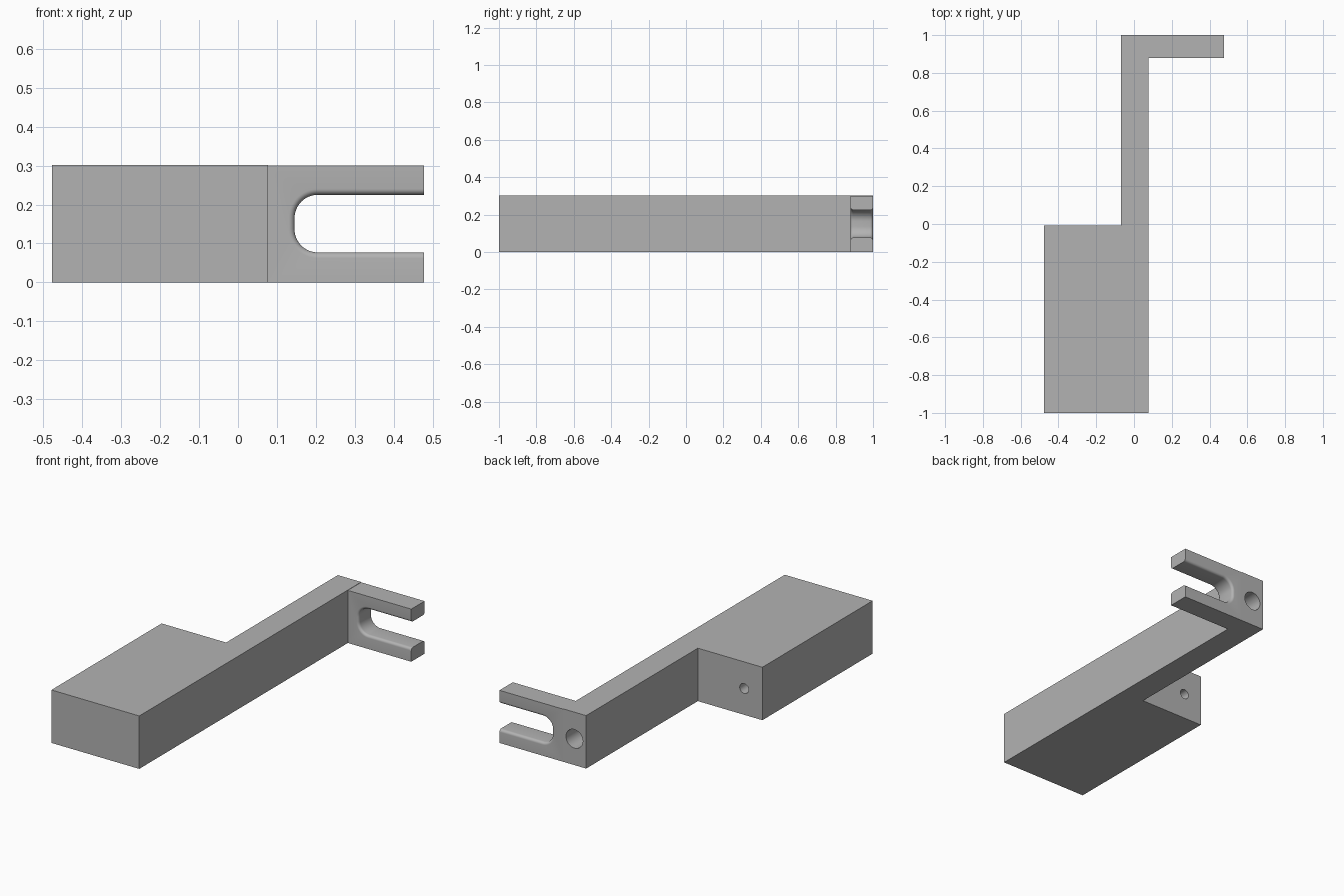
import bpy, bmesh, math

cube = bpy.data.objects.get("Cube")
if cube:
    bpy.data.objects.remove(cube, do_unlink=True)

grey = bpy.data.materials.new("plain grey")
grey.use_nodes = True
color = (0.45, 0.45, 0.45, 1)
grey.diffuse_color = color
grey.node_tree.nodes["Principled BSDF"].inputs["Base Color"].default_value = color

MID_Z = 0.15
FORK_FRONT, BACK = 0.88, 1.0


def loft(name, rings):
    """Skin a closed solid through matching rings of points."""
    bm = bmesh.new()
    loops = [[bm.verts.new(p) for p in ring] for ring in rings]
    n = len(loops[0])
    for a, b in zip(loops, loops[1:]):
        for i in range(n):
            j = (i + 1) % n
            bm.faces.new((a[i], a[j], b[j], b[i]))
    bm.faces.new(loops[0])
    bm.faces.new(loops[-1])
    bmesh.ops.recalc_face_normals(bm, faces=bm.faces)
    mesh = bpy.data.meshes.new(name)
    bm.to_mesh(mesh)
    bm.free()
    mesh.materials.append(grey)
    obj = bpy.data.objects.new(name, mesh)
    bpy.context.collection.objects.link(obj)
    return obj


def prism(name, outline, height):
    return loft(name, [[(x, y, z) for x, y in outline] for z in (0, height)])


def hole_cutter(name, x, y_open, radius, depth):
    angles = [math.tau * i / 48 for i in range(48)]
    return loft(name, [[(x + radius * math.cos(a), y, MID_Z + radius * math.sin(a))
                        for a in angles] for y in (y_open - depth, y_open + 0.05)])


def slot_ring(y, grow):
    """Slot outline with a rounded closed end, open past the prong tips."""
    left, half, r = 0.145, 0.074, 0.06
    z_mid = MID_Z + 0.001
    pts = [(0.6, y, z_mid + half + grow)]
    for side, start in ((1, 90), (-1, 180)):
        for i in range(13):
            a = math.radians(start + 90 * i / 12)
            pts.append((left + r + (r + grow) * math.cos(a), y,
                        z_mid + side * (half - r) + (r + grow) * math.sin(a)))
    pts.append((0.6, y, z_mid - half - grow))
    return pts


def cut(obj, cutters):
    for c in cutters:
        mod = obj.modifiers.new(c.name, 'BOOLEAN')
        mod.operation = 'DIFFERENCE'
        mod.solver = 'EXACT'
        mod.object = c
    bpy.context.view_layer.update()
    graph = bpy.context.evaluated_depsgraph_get()
    mesh = bpy.data.meshes.new_from_object(obj.evaluated_get(graph))
    obj.modifiers.clear()
    obj.data = mesh
    for c in cutters:
        bpy.data.objects.remove(c, do_unlink=True)


# Block and arm as one stepped solid
body = prism("block_and_arm", [(-0.477, -1), (0.077, -1), (0.077, BACK), (-0.07, BACK),
                               (-0.07, -0.007), (-0.477, -0.007)], 0.302)
cut(body, [hole_cutter("arm_hole", 0.004, BACK, 0.053, 0.3),
           hole_cutter("block_hole", -0.362, -0.007, 0.028, 0.3)])

# Forked plate with a slot whose rims are rounded on both faces
fork = prism("fork", [(0.077, FORK_FRONT), (0.477, FORK_FRONT),
                      (0.477, BACK), (0.077, BACK)], 0.3)
R, STEPS = 0.015, 6
arc = [math.pi / 2 * i / STEPS for i in range(STEPS + 1)]
half_rim = [(R * (1 - math.sin(a)), R * (1 - math.cos(a))) for a in arc]
front = [(FORK_FRONT - 0.05, R)] + [(FORK_FRONT + d, g)
                                    for d, g in ((R - R * math.cos(a), R - R * math.sin(a)) for a in arc)]
back = [(FORK_FRONT + BACK - y, g) for y, g in reversed(front)]
cut(fork, [loft("slot", [slot_ring(y, g) for y, g in front + back])])

for obj in (body, fork):
    bpy.ops.object.select_all(action='DESELECT')
    obj.select_set(True)
    bpy.context.view_layer.objects.active = obj
    bpy.ops.object.shade_smooth_by_angle(angle=math.radians(30))
